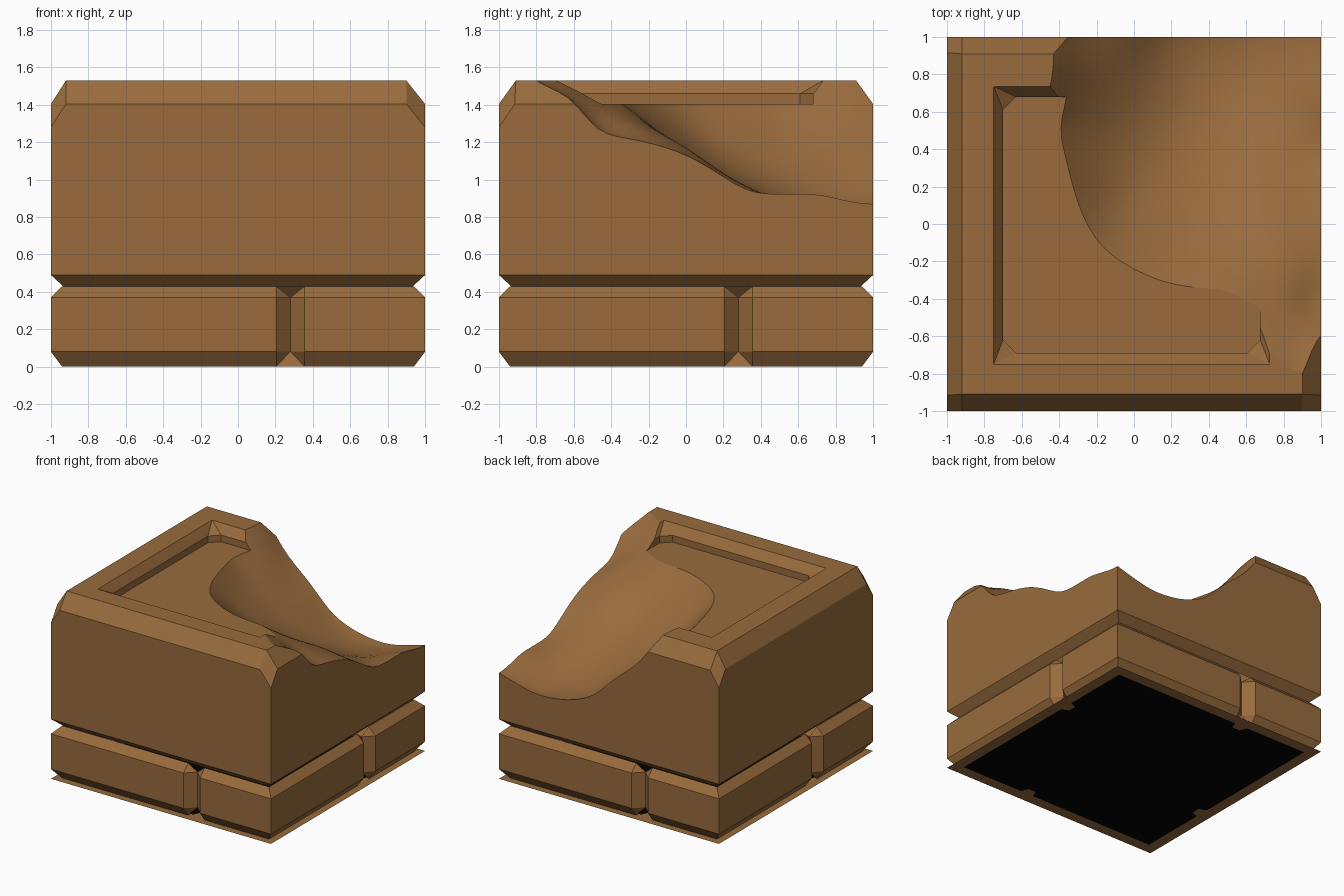
import bpy, bmesh, math

if "Cube" in bpy.data.objects:
    bpy.data.objects.remove(bpy.data.objects["Cube"])

stone = bpy.data.materials.new("brown stone")
stone.diffuse_color = (0.318, 0.148, 0.047, 1)
stone.use_nodes = True
stone.node_tree.nodes["Principled BSDF"].inputs["Base Color"].default_value = stone.diffuse_color
black = bpy.data.materials.new("black")
black.diffuse_color = (0.001, 0.001, 0.001, 1)
black.use_nodes = True
black.node_tree.nodes["Principled BSDF"].inputs["Base Color"].default_value = black.diffuse_color


def finish(bm, name):
    bmesh.ops.recalc_face_normals(bm, faces=bm.faces[:])
    me = bpy.data.meshes.new(name)
    bm.to_mesh(me)
    bm.free()
    me.materials.append(stone)
    ob = bpy.data.objects.new(name, me)
    bpy.context.scene.collection.objects.link(ob)
    return ob


def hull(points, name):
    bm = bmesh.new()
    for p in points:
        bm.verts.new(p)
    bmesh.ops.convex_hull(bm, input=bm.verts[:])
    bmesh.ops.dissolve_limit(bm, angle_limit=0.03, verts=bm.verts[:], edges=bm.edges[:])
    return finish(bm, name)


def loft(rings, name):
    bm = bmesh.new()
    rows = [[bm.verts.new(p) for p in r] for r in rings]
    n = len(rows[0])
    for a, b in zip(rows, rows[1:]):
        for i in range(n):
            bm.faces.new((a[i], a[(i + 1) % n], b[(i + 1) % n], b[i]))
    bm.faces.new(rows[0])
    bm.faces.new(rows[-1])
    return finish(bm, name)


def octagon(x0, x1, y0, y1, c, z):
    return [(x0 + c, y0, z), (x1 - c, y0, z), (x1, y0 + c, z), (x1, y1 - c, z),
            (x1 - c, y1, z), (x0 + c, y1, z), (x0, y1 - c, z), (x0, y0 + c, z)]


def cut(ob, cutter):
    cutter.hide_render = True
    mod = ob.modifiers.new("cut", 'BOOLEAN')
    mod.operation, mod.solver, mod.object = 'DIFFERENCE', 'EXACT', cutter
    dg = bpy.context.evaluated_depsgraph_get()
    me = bpy.data.meshes.new_from_object(ob.evaluated_get(dg))
    ob.modifiers.clear()
    ob.data = me
    bpy.data.objects.remove(cutter)


def drop_faces(ob, rule):
    bm = bmesh.new()
    bm.from_mesh(ob.data)
    bmesh.ops.delete(bm, geom=[f for f in bm.faces if rule(f)], context='FACES')
    bm.to_mesh(ob.data)
    bm.free()


def turn(points, k):
    c, s = round(math.cos(k * math.pi / 2)), round(math.sin(k * math.pi / 2))
    return [(c * x - s * y, s * x + c * y, z) for x, y, z in points]


# thin sheet under the block: black middle with a notch per side, brown border
side = [(-0.91, -0.91, 0), (0.23, -0.91, 0), (0.255, -0.85, 0), (0.325, -0.85, 0), (0.35, -0.91, 0)]
bm = bmesh.new()
for k in range(4):
    border = [(-1, -1, 0), (1, -1, 0), (0.91, -0.91, 0)] + side[::-1]
    bm.faces.new([bm.verts.new(p) for p in turn(border, k)])
middle = bm.faces.new([bm.verts.new(p) for k in range(4) for p in turn(side, k)])
middle.material_index = 1
bmesh.ops.remove_doubles(bm, verts=bm.verts[:], dist=0.0001)
sheet = finish(bm, "base_sheet")
sheet.data.materials.append(black)

# base course: four bevelled bricks arranged as a pinwheel, hollow inside
pts = []
for z in (0.08, 0.37):
    pts += [(x, y, z) for x, y in ((-1, -1), (0.205, -1), (0.28, -0.925), (0.28, -0.28),
                                   (-0.925, -0.28), (-1, -0.355))]
for z in (0, 0.43):
    pts += [(x, y, z) for x in (-0.94, 0.205) for y in (-0.94, -0.355)]
for k in range(4):
    brick = hull(turn(pts, k), f"base_brick_{k + 1}")
    drop_faces(brick, lambda f: any(max(abs(v.co.x), abs(v.co.y)) < 0.92 for v in f.verts))

# upper block with bevelled edges and faceted corners
pts = []
for sx in (-1, 1):
    for sy in (-1, 1):
        t = 0.92 if sx < 0 else 0.9
        pts += [(sx * 0.935, sy * 0.935, 0.43), (sx, sy, 0.49), (sx, sy, 1.28),
                (sx * t, sy, 1.405), (sx, sy * 0.915, 1.405), (sx * t, sy * 0.91, 1.53)]
block = hull(pts, "upper_block")

# recessed panel in the top
cut(block, loft([octagon(-0.70, 0.675, -0.69, 0.68, 0.07, 1.405),
                 octagon(-0.70, 0.675, -0.69, 0.68, 0.07, 1.46),
                 octagon(-0.75, 0.725, -0.75, 0.735, 0.001, 1.53),
                 octagon(-0.75, 0.725, -0.75, 0.735, 0.001, 1.7)], "panel_cutter"))

# broken corner: a smooth surface through a few measured heights
ctrl = [
    (-.35, 1, 1.40), (-.28, 1, 1.31), (-.06, 1, 1.11), (.155, 1, .91), (.4, 1, .81),
    (.67, 1, .79), (1, 1, .87),
    (1, -.6, 1.41), (1, -.48, 1.28), (1, -.24, 1.205), (1, 0, 1.13), (1, .17, 1.035),
    (1, .33, .945), (1, .7, .92),
    (-.43, .91, 1.53), (-.45, .73, 1.53), (-.39, .5, 1.405), (-.37, .37, 1.405),
    (-.25, 0, 1.405), (0, -.24, 1.405), (.45, -.35, 1.405), (.67, -.45, 1.405),
    (.72, -.69, 1.53), (.9, -.8, 1.53),
    (.85, -.3, 1.285), (.75, 0, 1.17), (.7, .4, .93), (.4, .1, 1.08), (.3, .5, .91),
    (.6, .7, .81), (0, .5, 1.05), (-.1, .1, 1.23), (.3, -.12, 1.24),
    (-.55, .3, 1.65), (-.4, -.3, 1.65), (0, -.65, 1.68), (.45, -.68, 1.58),
    (-.85, .9, 1.95), (-.85, 0, 2.0), (-.85, -1, 2.3), (.1, -1.1, 2.0), (1, -1.05, 1.75)]


def kernel(ax, ay, bx, by):
    return math.sqrt((ax - bx) ** 2 + (ay - by) ** 2 + 0.01)


n = len(ctrl)
rows = [[kernel(p[0], p[1], q[0], q[1]) for q in ctrl] + [p[2] - 1.2] for p in ctrl]
for i in range(n):
    k = max(range(i, n), key=lambda r: abs(rows[r][i]))
    rows[i], rows[k] = rows[k], rows[i]
    rows[i] = [v / rows[i][i] for v in rows[i]]
    for r in range(n):
        if r != i:
            f = rows[r][i]
            rows[r] = [a - f * b for a, b in zip(rows[r], rows[i])]
weights = [r[-1] for r in rows]


def height(x, y):
    h = 1.2 + sum(w * kernel(x, y, p[0], p[1]) for w, p in zip(weights, ctrl))
    return min(max(h, 0.7), 2.6)


bm = bmesh.new()
bmesh.ops.create_grid(bm, x_segments=38, y_segments=42, size=1)
for v in bm.verts:
    v.co.x = 0.1237 + v.co.x * 0.975
    v.co.y *= 1.0973
    v.co.z = height(v.co.x, v.co.y)
ext = bmesh.ops.extrude_face_region(bm, geom=bm.faces[:], use_keep_orig=True)
for g in ext["geom"]:
    if isinstance(g, bmesh.types.BMVert):
        g.co.z = 3
for f in bm.faces:
    f.smooth = all(v.co.z < 2.9 for v in f.verts)
cut(block, finish(bm, "scoop_cutter"))

# the block is open underneath, over the hollow base
drop_faces(block, lambda f: all(v.co.z < 0.44 for v in f.verts))
